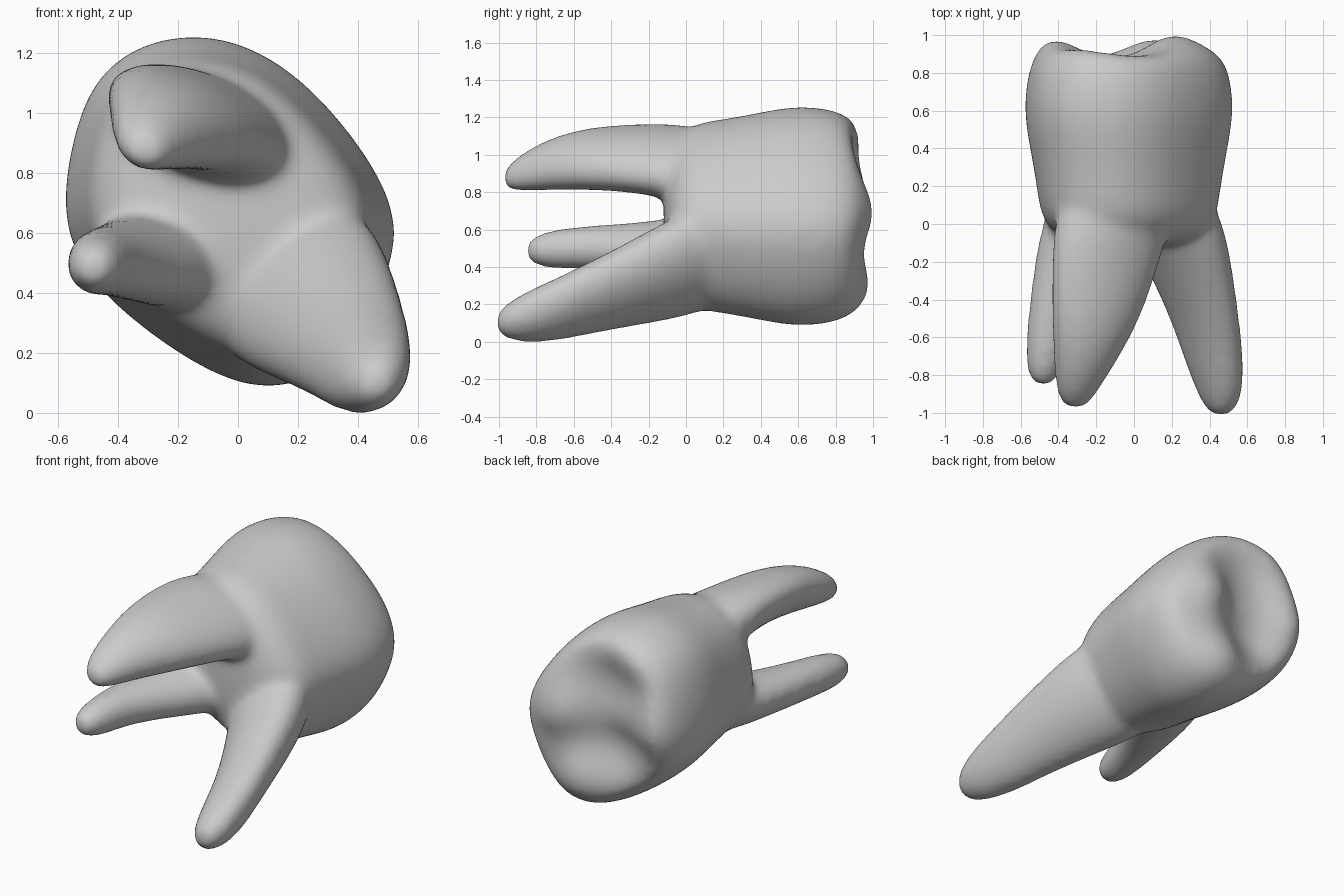
import bpy, bmesh
from math import sin, cos, pi, exp, radians
from mathutils import Vector

cube = bpy.data.objects.get("Cube")
if cube:
    bpy.data.objects.remove(cube, do_unlink=True)

grey = bpy.data.materials.new("plain_grey")
grey.use_nodes = True
GREY = (0.6, 0.6, 0.6, 1)
grey.diffuse_color = GREY
grey.node_tree.nodes["Principled BSDF"].inputs["Base Color"].default_value = GREY

bm = bmesh.new()


def loft(rings):
    """Closed skin through equal-length rings of points."""
    loops = [[bm.verts.new(p) for p in ring] for ring in rings]
    n = len(loops[0])
    for a, b in zip(loops, loops[1:]):
        for i in range(n):
            j = (i + 1) % n
            bm.faces.new((a[i], a[j], b[j], b[i]))
    bm.faces.new(loops[0][::-1])
    bm.faces.new(loops[-1])


def root(sections, angle):
    """Tapering root: sections are x, y, z, long radius, short radius."""
    c, s = cos(radians(angle)), sin(radians(angle))
    rings = []
    for x, y, z, a, b in sections:
        ring = []
        for k in range(24):
            u, v = a * cos(k * pi / 12), b * sin(k * pi / 12)
            ring.append((x + u * c - v * s, y, z + u * s + v * c))
        rings.append(ring)
    loft(rings)


# Crown cross-section (x, z), running clockwise from the top
OUTLINE = [(-.2, 1.27), (0, 1.25), (.21, 1.13), (.42, .89), (.55, .65), (.505, .45),
           (.39, .23), (.24, .1), (.08, .07), (-.1, .13), (-.31, .27), (-.47, .41),
           (-.56, .55), (-.59, .7), (-.56, .9), (-.5, 1.09), (-.38, 1.21)]
CENTRE = Vector((-.03, .67))
# Cusps and pits of the chewing surface: x, z, height
CUSPS = [(.22, .7, .15), (-.42, .73, .11), (-.28, 1.09, .075), (.1, .32, .11),
         (-.1, .73, .04), (-.2, .97, -.05), (-.2, .52, -.05)]


def outline_ring(scale, y, bumps=0):
    ring = []
    for p in OUTLINE:
        q = CENTRE + (Vector(p) - CENTRE) * scale
        rise = sum(h * exp(-((q.x - x) ** 2 + (q.y - z) ** 2) / .032) for x, z, h in CUSPS)
        ring.append((q.x, y + bumps * rise, q.y))
    return ring


# Domed underside, neck and crown, then the cusped cap
crown = [outline_ring(s, y) for s, y in
         [(.15, -.12), (.35, -.11), (.53, -.09), (.7, -.05), (.81, .01), (.86, .1), (.885, .21),
          (.935, .37), (.98, .5), (1.0, .62), (.98, .75)]]
crown += [outline_ring(s, y, b) for s, y, b in
          [(.93, .84, .4), (.85, .885, .8), (.74, .89, 1), (.63, .885, 1), (.5, .875, 1),
           (.37, .865, 1), (.24, .855, 1), (.12, .85, 1), (.02, .845, 1)]]
loft(crown)

# Upper root
root([(-.07, .35, .85, .24, .15), (-.09, .2, .9, .3, .19), (-.115, 0, .945, .33, .19),
      (-.15, -.2, .98, .31, .155), (-.2, -.5, .983, .255, .15), (-.25, -.7, .955, .185, .138),
      (-.29, -.84, .92, .135, .11), (-.31, -.93, .885, .095, .08), (-.31, -.98, .87, .045, .045)], -24)
# Small lower root
root([(-.12, .35, .57, .2, .15), (-.18, .2, .54, .25, .18), (-.25, 0, .51, .24, .16),
      (-.31, -.15, .505, .215, .14), (-.385, -.35, .505, .165, .125), (-.445, -.55, .505, .125, .115),
      (-.467, -.7, .495, .108, .108), (-.48, -.8, .49, .087, .087), (-.48, -.86, .485, .045, .045)], -14)
# Splayed lower root
root([(.08, .35, .5, .24, .17), (.13, .2, .47, .3, .22), (.205, 0, .42, .325, .225),
      (.285, -.2, .345, .285, .19), (.375, -.5, .24, .225, .15), (.42, -.7, .17, .19, .14),
      (.45, -.86, .13, .15, .12), (.46, -.96, .11, .105, .09), (.46, -1.02, .1, .05, .05)], 50)

bmesh.ops.recalc_face_normals(bm, faces=bm.faces)
mesh = bpy.data.meshes.new("tooth")
bm.to_mesh(mesh)
bm.free()
mesh.materials.append(grey)
tooth = bpy.data.objects.new("tooth", mesh)
bpy.context.collection.objects.link(tooth)

# Round the lofts, then fuse them into one soft skin
rounding = tooth.modifiers.new("rounding", 'SUBSURF')
rounding.levels = rounding.render_levels = 2
fuse = tooth.modifiers.new("fuse", 'REMESH')
fuse.mode = 'VOXEL'
fuse.voxel_size = .02
fuse.use_smooth_shade = True
soften = tooth.modifiers.new("soften", 'SMOOTH')
soften.factor = .5
soften.iterations = 26
